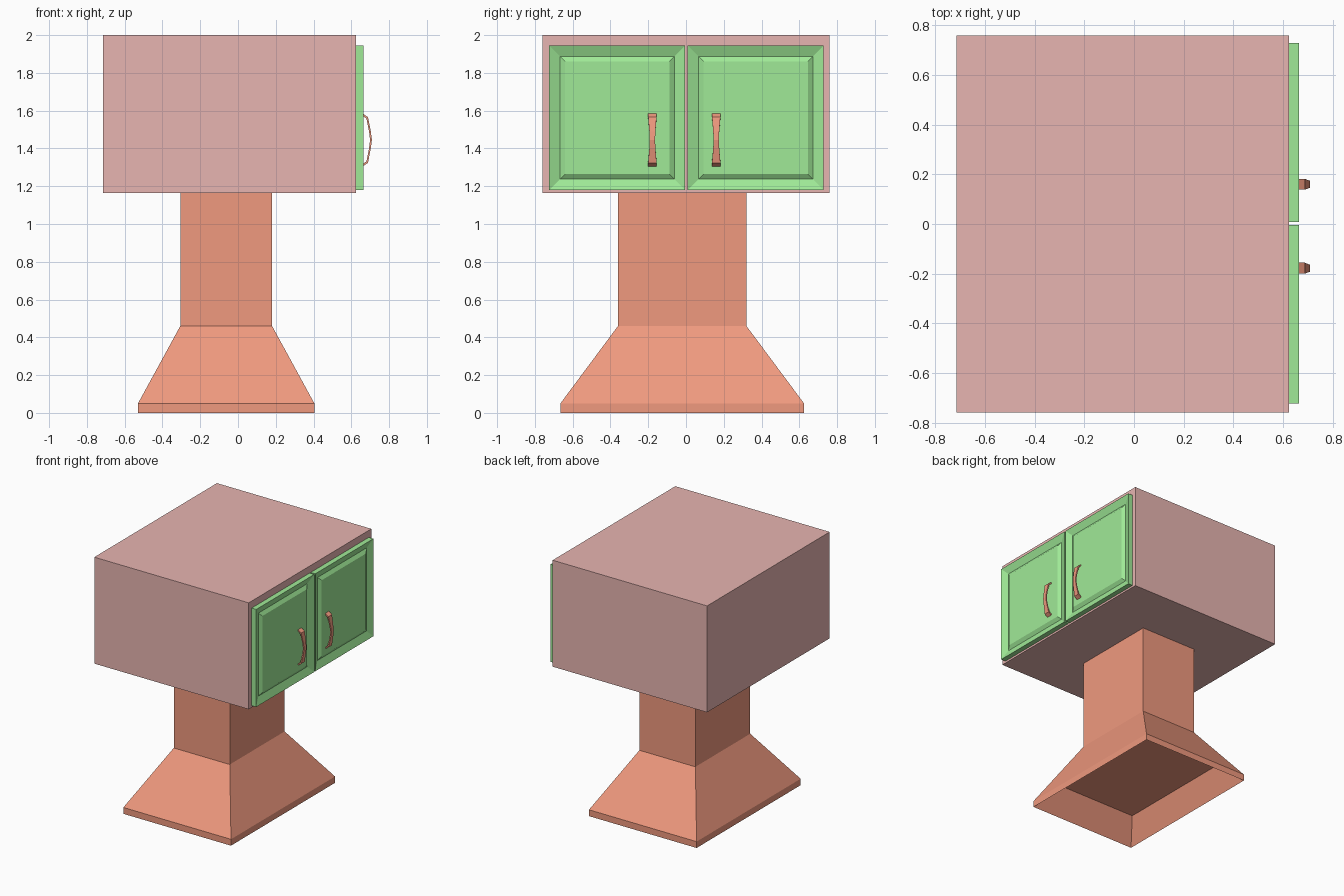
import bpy
import bmesh

if "Cube" in bpy.data.objects:
    bpy.data.objects.remove(bpy.data.objects["Cube"])


def material(name, rgb):
    m = bpy.data.materials.new(name)
    m.diffuse_color = (*rgb, 1)
    m.use_nodes = True
    m.node_tree.nodes["Principled BSDF"].inputs["Base Color"].default_value = m.diffuse_color
    return m


PINK = material("dusty_pink", (0.80, 0.46, 0.44))
ORANGE = material("burnt_orange", (0.87, 0.32, 0.21))
GREEN = material("green", (0.35, 0.82, 0.31))


def loft(name, rings, mat):
    """Skin a stack of four-point rings and cap both ends."""
    bm = bmesh.new()
    rows = [[bm.verts.new(p) for p in ring] for ring in rings]
    for a, b in zip(rows, rows[1:]):
        for i in range(4):
            j = (i + 1) % 4
            bm.faces.new((a[i], a[j], b[j], b[i]))
    bm.faces.new(rows[0][::-1])
    bm.faces.new(rows[-1])
    bmesh.ops.recalc_face_normals(bm, faces=bm.faces)
    mesh = bpy.data.meshes.new(name)
    bm.to_mesh(mesh)
    bm.free()
    mesh.materials.append(mat)
    ob = bpy.data.objects.new(name, mesh)
    bpy.context.collection.objects.link(ob)
    return ob


def flat_ring(cx, cy, hx, hy, z):
    return [(cx + sx * hx, cy + sy * hy, z)
            for sx, sy in ((-1, -1), (1, -1), (1, 1), (-1, 1))]


def door_ring(x, cy, cz, hy, hz):
    return [(x, cy + sy * hy, cz + sz * hz)
            for sy, sz in ((-1, -1), (1, -1), (1, 1), (-1, 1))]


# cabinet body
loft("cabinet", [flat_ring(-0.045, 0, 0.67, 0.76, z) for z in (1.165, 2.0)], PINK)

# pedestal: hollow underside, rim, flared foot and column
CX, CY = -0.0625, -0.02
loft("pedestal", [flat_ring(CX, CY, hx, hy, z) for hx, hy, z in (
    (0.378, 0.525, 0.185),
    (0.467, 0.645, 0.0),
    (0.467, 0.645, 0.05),
    (0.243, 0.34, 0.46),
    (0.243, 0.34, 1.165))], ORANGE)

# doors (raised panel in a mitred groove) with bowed, waisted handles
for side, door_y, handle_y in (("left", -0.364, -0.178), ("right", 0.369, 0.16)):
    loft(side + "_door", [door_ring(x, door_y, 1.5625, 0.36 - i, 0.3825 - i)
                          for x, i in ((0.625, 0), (0.665, 0), (0.643, 0.057),
                                       (0.661, 0.084))], GREEN)

    # half profile: outer x, outer dz, inner x, inner dz, half width
    half = [(0.66, 0.140, 0.66, 0.128, 0.022),
            (0.688, 0.121, 0.680, 0.113, 0.022),
            (0.703, 0.045, 0.694, 0.043, 0.016)]
    mid = [(0.709, 0.0, 0.699, 0.0, 0.0145)]
    lower = [(xo, -zo, xi, -zi, w) for xo, zo, xi, zi, w in reversed(half)]
    loft(side + "_handle", [
        [(xo, handle_y - w, 1.445 + zo), (xo, handle_y + w, 1.445 + zo),
         (xi, handle_y + w, 1.445 + zi), (xi, handle_y - w, 1.445 + zi)]
        for xo, zo, xi, zi, w in half + mid + lower], ORANGE)
